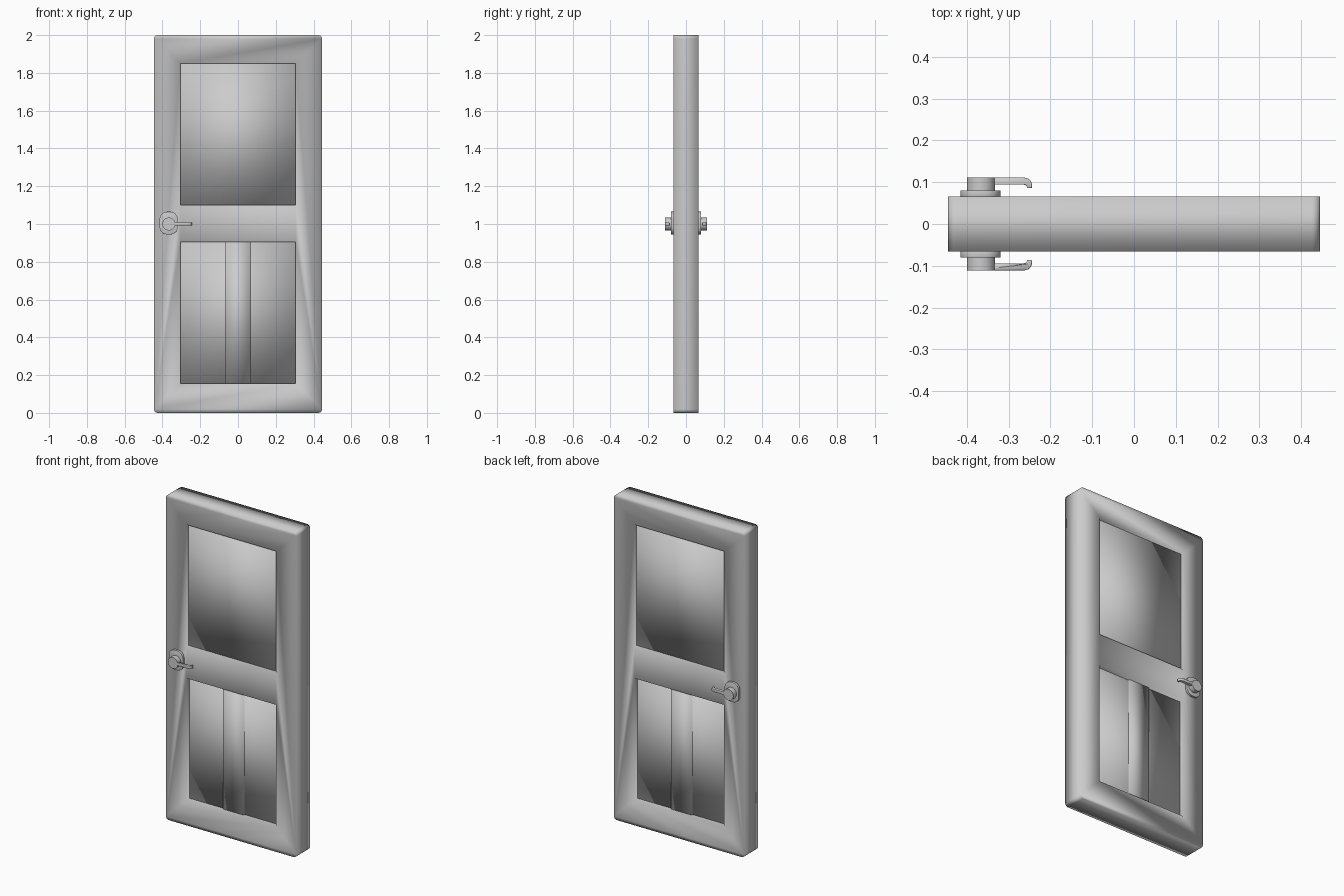
import bpy
from math import radians, sin, cos, pi

if "Cube" in bpy.data.objects:
    bpy.data.objects.remove(bpy.data.objects["Cube"])


def rounded_rect(x0, x1, z0, z1, r=0.0, n=8):
    """Outline points of a rectangle, with optional rounded corners."""
    if r == 0:
        return [(x0, z0), (x1, z0), (x1, z1), (x0, z1)]
    pts = []
    centres = [(x1 - r, z1 - r), (x0 + r, z1 - r), (x0 + r, z0 + r), (x1 - r, z0 + r)]
    for k, (cx, cz) in enumerate(centres):
        for i in range(n + 1):
            a = (k + i / n) * pi / 2
            pts.append((cx + r * cos(a), cz + r * sin(a)))
    return pts


def slab(name, outlines, half, loc=(0, 0, 0), upright=True, bevel=0.0):
    """Filled flat outline (later outlines are holes) thickened by +-half."""
    cu = bpy.data.curves.new(name, 'CURVE')
    cu.dimensions, cu.fill_mode, cu.extrude = '2D', 'BOTH', half
    for pts in outlines:
        sp = cu.splines.new('POLY')
        sp.points.add(len(pts) - 1)
        for p, (u, v) in zip(sp.points, pts):
            p.co = (u, v, 0, 1)
        sp.use_cyclic_u = True
    ob = bpy.data.objects.new(name, cu)
    bpy.context.collection.objects.link(ob)
    ob.location = loc
    ob.rotation_euler = (radians(90) if upright else 0, 0, 0)
    bpy.ops.object.select_all(action='DESELECT')
    ob.select_set(True)
    bpy.context.view_layer.objects.active = ob
    bpy.ops.object.convert(target='MESH')
    ob = bpy.context.object
    weld = ob.modifiers.new('weld', 'WELD')
    weld.merge_threshold = 0.0001
    if bevel:
        b = ob.modifiers.new('bevel', 'BEVEL')
        b.width, b.segments = bevel, 2
    bpy.ops.object.shade_smooth_by_angle(angle=radians(35))
    return ob


# Door frame with the two panel openings
upper = rounded_rect(-0.305, 0.305, 1.10, 1.85)
lower = rounded_rect(-0.305, 0.305, 0.155, 0.905)
slab('door_frame', [rounded_rect(-0.445, 0.445, 0, 2, 0.02), upper, lower], 0.066)

# Recessed panels and the middle strip of the lower one
slab('upper_panel', [upper], 0.046)
slab('lower_panel', [lower], 0.036)
slab('lower_mullion', [rounded_rect(-0.07, 0.07, 0.155, 0.905)], 0.046)

# Handle set on each face
for side, s in (('front', -1), ('back', 1)):
    slab(side + '_handle_plate', [rounded_rect(-0.415, -0.319, 0.945, 1.065, 0.04)],
         0.007, (0, s * 0.073, 0), bevel=0.001)

    bpy.ops.mesh.primitive_cylinder_add(vertices=32, radius=0.034, depth=0.046,
                                        location=(-0.366, s * 0.088, 1.0),
                                        rotation=(radians(90), 0, 0))
    bpy.context.object.name = side + '_handle_hub'
    bpy.ops.object.shade_smooth_by_angle(angle=radians(35))

    # Lever with its tip hooked back towards the door
    lever = [(-0.36, 0.111), (-0.262, 0.111), (-0.252, 0.108), (-0.246, 0.102),
             (-0.244, 0.094), (-0.244, 0.086), (-0.255, 0.086), (-0.257, 0.091),
             (-0.262, 0.094), (-0.36, 0.094)]
    slab(side + '_handle_lever', [[(x, s * y) for x, y in lever]], 0.009,
         (0, 0, 1.0), upright=False, bevel=0.003)
